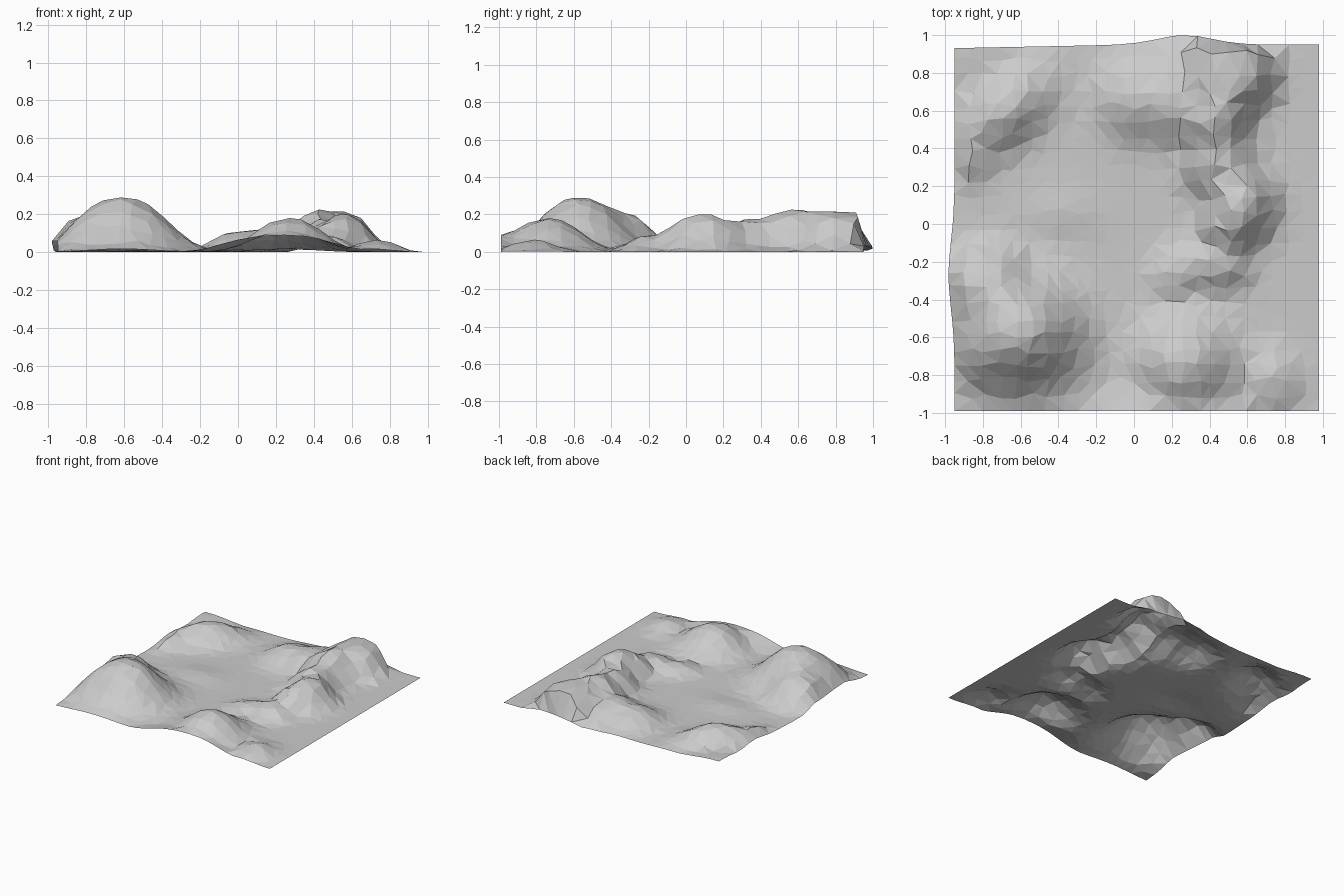
import bpy, bmesh, math, random
random.seed(4)

# Hills: centre x, centre y, height, half-height radii in x and y, turn (deg), steepness
HILLS = [
    (-0.61, -0.57, 0.29, 0.26, 0.24, 0, 2.5),    # front-left mountain
    (-0.76, -0.34, 0.20, 0.18, 0.18, 0, 3.0),
    (-0.79, -0.68, 0.15, 0.12, 0.16, 0, 2.8),
    (0.27, -0.74, 0.18, 0.20, 0.20, 0, 2.4),     # front hump, cut by the edge
    (0.22, -1.00, 0.085, 0.31, 0.13, 0, 3.0),
    (0.73, -0.82, 0.065, 0.12, 0.13, 0, 2.5),    # small front-right mound
    (-0.69, 0.60, 0.135, 0.23, 0.14, 40, 2.5),   # back-left hill
    (-0.85, 0.38, 0.07, 0.07, 0.13, 0, 2.5),
    (-0.92, 0.90, 0.03, 0.20, 0.20, 0, 2.5),
    (0.01, 0.66, 0.11, 0.16, 0.17, 0, 2.5),      # back plateau
    (0.20, 0.66, 0.13, 0.14, 0.20, 0, 3.0),
    (0.50, 0.79, 0.215, 0.21, 0.19, 0, 4.0),     # right-hand ridge
    (0.43, 0.56, 0.225, 0.15, 0.17, 0, 2.6),
    (0.45, 0.33, 0.175, 0.15, 0.15, 0, 2.6),
    (0.56, 0.11, 0.20, 0.15, 0.17, 0, 2.8),
    (0.51, -0.02, 0.15, 0.14, 0.11, 0, 3.0),
    (0.45, -0.20, 0.09, 0.15, 0.12, 0, 3.0),     # ridge tail
    (0.25, -0.24, 0.06, 0.14, 0.10, 30, 2.5),
    (-0.38, 0.06, 0.02, 0.15, 0.10, 0, 2.0),     # low swell in the basin
]

def height(x, y):
    total = 0.0
    for cx, cy, h, rx, ry, turn, power in HILLS:
        a = math.radians(turn)
        dx, dy = x - cx, y - cy
        u = (dx * math.cos(a) + dy * math.sin(a)) / rx
        v = (dy * math.cos(a) - dx * math.sin(a)) / ry
        total += (h * 0.5 ** (math.hypot(u, v) ** power)) ** 3.5
    return total ** (1 / 3.5)

# Terrain sheet: jittered grid, raised by the hills, triangulated and flat shaded
N = 24
X0, X1, Y0, Y1 = -0.95, 0.98, -0.99, 0.95
bm = bmesh.new()
grid = []
for j in range(N + 1):
    row = []
    for i in range(N + 1):
        jx = random.uniform(-0.02, 0.02) if 0 < i < N else 0
        jy = random.uniform(-0.02, 0.02) if 0 < j < N else 0
        x = X0 + (X1 - X0) * i / N + jx
        y = Y0 + (Y1 - Y0) * j / N + jy
        z = height(x, y)
        # the back edge stays low under its cliff, and two borders bulge outward
        if j == N:
            z = min(z, 0.03)
        if i == 0:
            z = min(z, 0.06)
        left = max(0, 1 - (x - X0) / 0.15)
        back = max(0, 1 - (Y1 - y) / 0.15)
        x -= 0.032 * left * math.exp(-((y + 0.27) / 0.25) ** 2)
        y += 0.05 * back * math.exp(-((x - 0.27) / 0.2) ** 2)
        y -= 0.02 * back * max(0, -x)
        if j == N - 1:
            y += 0.03 * min(1, z / 0.15)
        row.append(bm.verts.new((x, y, z)))
    grid.append(row)
for j in range(N):
    for i in range(N):
        bm.faces.new((grid[j][i], grid[j][i + 1], grid[j + 1][i + 1], grid[j + 1][i]))
bmesh.ops.triangulate(bm, faces=bm.faces[:], quad_method='SHORT_EDGE')
low = min(v.co.z for v in bm.verts)
for v in bm.verts:
    v.co.z -= low
mesh = bpy.data.meshes.new("terrain")
bm.to_mesh(mesh)
bm.free()
terrain = bpy.data.objects.new("terrain", mesh)
bpy.context.collection.objects.link(terrain)
